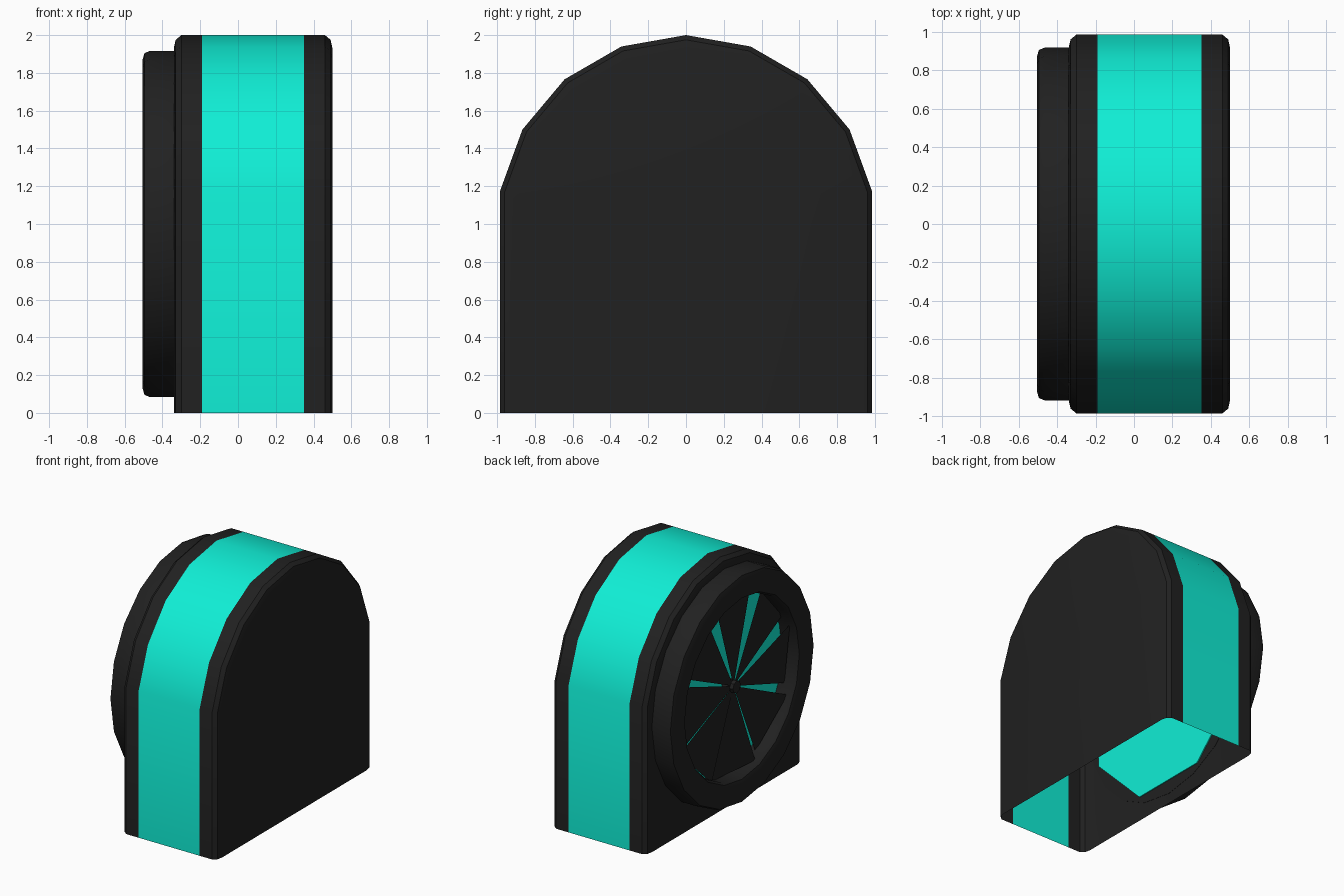
import bpy, bmesh, math

if "Cube" in bpy.data.objects:
    bpy.data.objects.remove(bpy.data.objects["Cube"])

def material(name, rgb):
    m = bpy.data.materials.new(name)
    m.diffuse_color = (*rgb, 1)
    m.use_nodes = True
    m.node_tree.nodes["Principled BSDF"].inputs["Base Color"].default_value = m.diffuse_color
    return m

BLACK = material("black_plastic", (0.015, 0.015, 0.015))
TEAL = material("teal_paint", (0.005, 0.86, 0.67))

def make(name, verts, faces, mat, angle=35):
    me = bpy.data.meshes.new(name)
    me.from_pydata(verts, [], faces)
    bm = bmesh.new()
    bm.from_mesh(me)
    bmesh.ops.recalc_face_normals(bm, faces=bm.faces)
    bm.to_mesh(me)
    bm.free()
    ob = bpy.data.objects.new(name, me)
    bpy.context.collection.objects.link(ob)
    me.materials.append(mat)
    bpy.ops.object.select_all(action='DESELECT')
    ob.select_set(True)
    bpy.context.view_layer.objects.active = ob
    bpy.ops.object.shade_smooth_by_angle(angle=math.radians(angle))
    return ob

def arch(x, inset=0.0):
    r = 1 - inset
    w = r * math.cos(math.radians(10))
    pts = [(x, w, 0)]
    for k in range(9):
        a = math.radians(10 + 20 * k)
        pts.append((x, r * math.cos(a), 1 + r * math.sin(a)))
    return pts + [(x, -w, 0)]

def shell(name, rows, mat, cap):
    # open-bottomed arch lofted along x, optionally closed by an end panel
    n = 11
    verts = [p for x, i in rows for p in arch(x, i)]
    faces = [(j*n+k, j*n+k+1, (j+1)*n+k+1, (j+1)*n+k)
             for j in range(len(rows) - 1) for k in range(n - 1)]
    if cap:
        faces.append(tuple(range((len(rows)-1)*n, len(rows)*n)))
    return make(name, verts, faces, mat)

def circle(x, r, n, phase=0.0):
    return [(x, r * math.cos(phase + 2*math.pi*k/n), 1 + r * math.sin(phase + 2*math.pi*k/n))
            for k in range(n)]

def prism(name, x0, x1, r, n, phase, mat):
    verts = circle(x0, r, n, phase) + circle(x1, r, n, phase)
    faces = [tuple(range(n)), tuple(range(n, 2*n))]
    faces += [(k, (k+1) % n, n + (k+1) % n, n + k) for k in range(n)]
    return make(name, verts, faces, mat)

# Housing: teal middle band between two black rounded end covers
shell("middle_band", [(-0.19, 0), (0.35, 0)], TEAL, False)
shell("plain_cover", [(0.35, 0), (0.46, 0), (0.49, 0.025), (0.50, 0.07)], BLACK, True)
shell("fan_cover", [(-0.19, 0), (-0.30, 0), (-0.33, 0.025), (-0.34, 0.07)], BLACK, True)

# Round rim standing out from the fan cover
rim = [(-0.338, 0.71), (-0.47, 0.71), (-0.495, 0.725), (-0.505, 0.76), (-0.505, 0.87),
       (-0.495, 0.905), (-0.465, 0.917), (-0.338, 0.917)]
N = 20
rim_verts = [p for x, r in rim for p in circle(x, r, N)]
rim_faces = [(j*N+k, j*N+(k+1) % N, ((j+1) % len(rim))*N+(k+1) % N, ((j+1) % len(rim))*N+k)
             for j in range(len(rim)) for k in range(N)]
make("fan_rim", rim_verts, rim_faces, BLACK)

# Teal back plate showing through the fan and inside the housing
prism("back_plate", -0.352, -0.33, 0.87, 8, math.pi / 8, TEAL)

# Fan: eight pitched blades and a small hub
bv, bf = [], []
half = math.radians(19.5)
for k in range(8):
    a = k * math.pi / 4
    for r in (0.03, 0.72):
        for s in (-1, 1):
            t = a + s * half
            bv.append((-0.42 - s * 0.024 * r / 0.72, -r * math.cos(t), 1 + r * math.sin(t)))
    i = 4 * k
    bf.append((i, i + 1, i + 3, i + 2))
make("fan_blades", bv, bf, BLACK)
prism("fan_hub", -0.45, -0.35, 0.05, 8, 0, BLACK)
